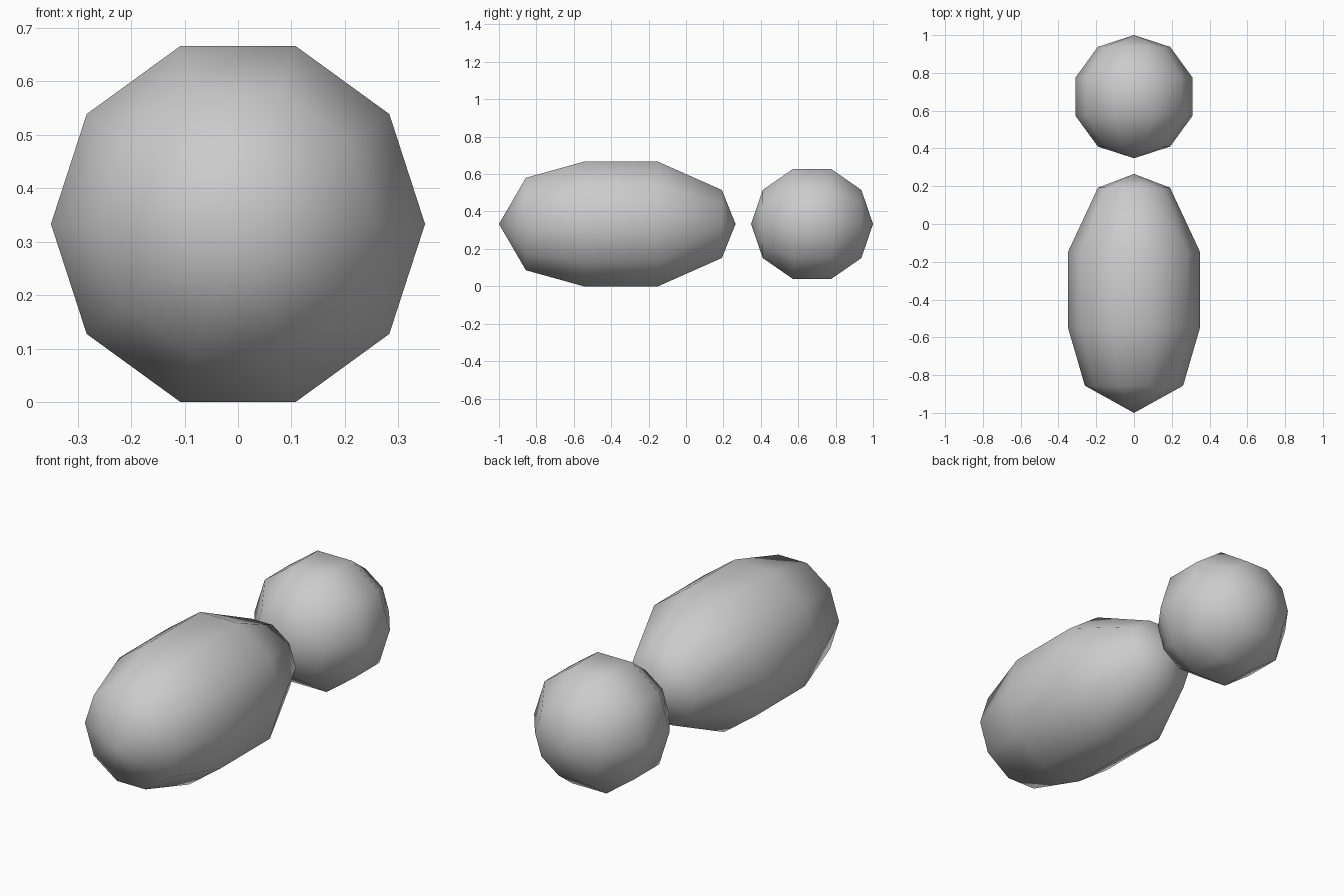
import bpy, bmesh
from math import sin, cos, pi

if "Cube" in bpy.data.objects:
    bpy.data.objects.remove(bpy.data.objects["Cube"])

SIDES = 10
AXIS_Z = 0.333


def lathe_y(name, back_tip, rings, front_tip):
    """Closed ten-sided solid around the y axis; rings are (y, radius)."""
    bm = bmesh.new()
    loops = [[bm.verts.new((r * cos(2 * pi * i / SIDES), y, AXIS_Z + r * sin(2 * pi * i / SIDES)))
              for i in range(SIDES)] for y, r in rings]
    start = bm.verts.new((0, front_tip, AXIS_Z))
    end = bm.verts.new((0, back_tip, AXIS_Z))
    for i in range(SIDES):
        j = (i + 1) % SIDES
        bm.faces.new((start, loops[0][i], loops[0][j]))
        bm.faces.new((end, loops[-1][j], loops[-1][i]))
        for a, b in zip(loops, loops[1:]):
            bm.faces.new((a[i], b[i], b[j], a[j]))
    bmesh.ops.recalc_face_normals(bm, faces=bm.faces)
    for f in bm.faces:
        f.smooth = True
    mesh = bpy.data.meshes.new(name)
    bm.to_mesh(mesh)
    bm.free()
    obj = bpy.data.objects.new(name, mesh)
    bpy.context.collection.objects.link(obj)
    return obj


# Long rounded body, tapering to the back
lathe_y("body", 0.265, [(-0.856, 0.26), (-0.547, 0.35), (-0.149, 0.35), (0.192, 0.191)], -1.0)

# Separate round ball behind it
R, C = 0.326, 0.674
lathe_y("ball", C + R, [(C - R * cos(k * pi / 5), R * sin(k * pi / 5)) for k in range(1, 5)], C - R)
